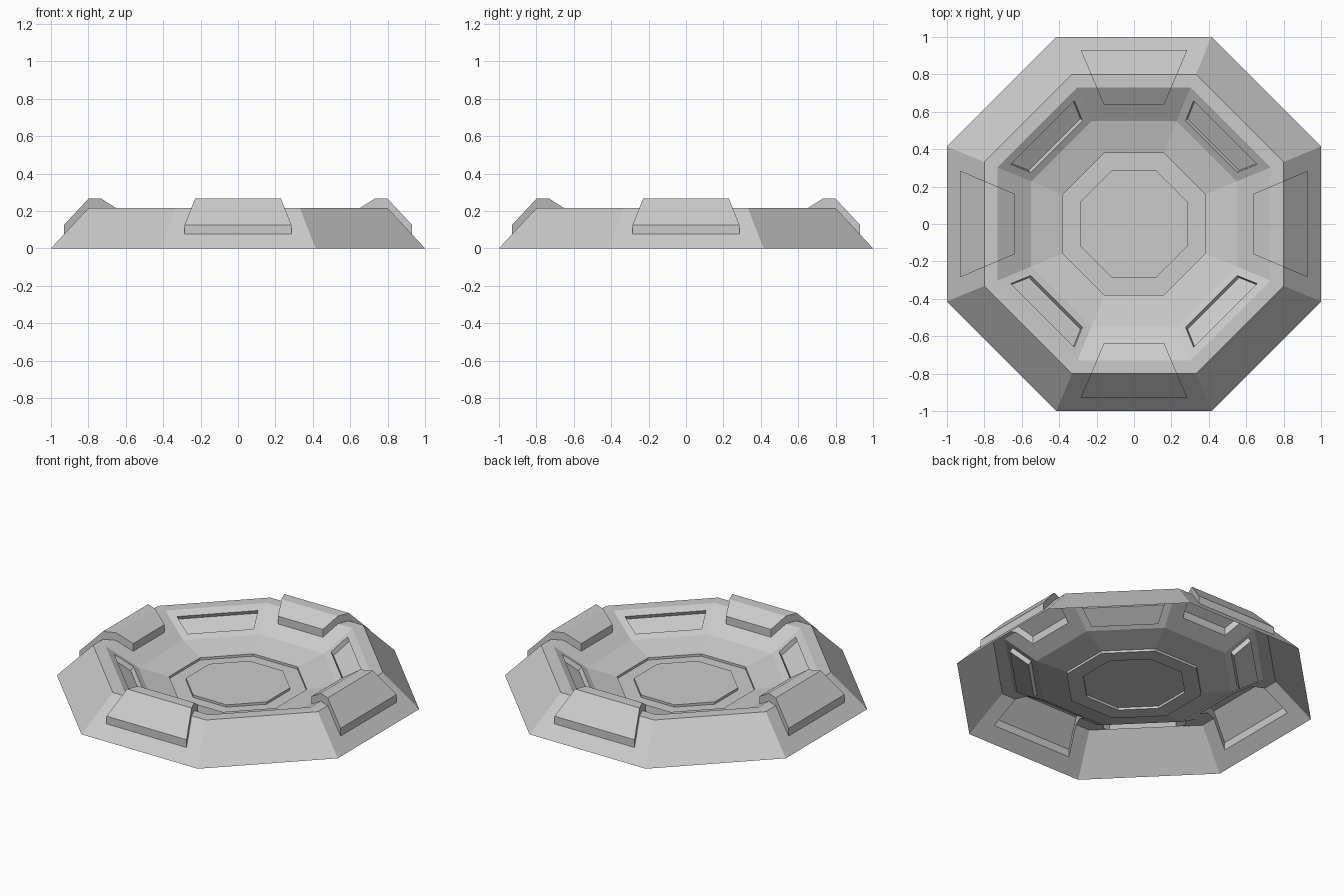
import bpy, bmesh, math
from mathutils import Vector

if "Cube" in bpy.data.objects:
    bpy.data.objects.remove(bpy.data.objects["Cube"])

T = math.tan(math.pi / 8)
# radial profile of the basin: (apothem, height)
PROFILE = [(1.0, 0.0), (0.8, 0.215), (0.73, 0.215), (0.55, 0.10), (0.38, 0.06)]
STATIONS = [1.0, 0.93, 0.8, 0.73, 0.69, 0.635, 0.585, 0.55, 0.38]
# patches: outer/inner apothem, outer/inner half width, (apothem, height) offset
PAD = (0.93, 0.635, 0.285, 0.16, (0.0, 0.05))
RECESS = (0.69, 0.585, 0.24, 0.195, (0.016, -0.025))


def height(n):
    for (a, za), (b, zb) in zip(PROFILE, PROFILE[1:]):
        if b <= n <= a:
            return zb + (za - zb) * (n - b) / (a - b)


def finish(name, bm):
    bmesh.ops.remove_doubles(bm, verts=bm.verts, dist=1e-4)
    bmesh.ops.recalc_face_normals(bm, faces=bm.faces)
    if sum(f.normal.z * f.calc_area() for f in bm.faces) < 0:
        bmesh.ops.reverse_faces(bm, faces=bm.faces)
    me = bpy.data.meshes.new(name)
    bm.to_mesh(me)
    bm.free()
    ob = bpy.data.objects.new(name, me)
    bpy.context.collection.objects.link(ob)
    return ob


def add_sector(bm, angle, patch):
    n0, n1, w0, w1, (dn, dz) = patch
    r = Vector((math.cos(angle), math.sin(angle), 0))
    t = Vector((-r.y, r.x, 0))
    inside = lambda n: n1 <= n <= n0
    width = lambda n: w1 + (w0 - w1) * (n - n1) / (n0 - n1)

    def pt(n, s, lifted=False):
        k = 1 if lifted else 0
        return r * (n + dn * k) + t * s + Vector((0, 0, height(n) + dz * k))

    def face(*pts):
        bm.faces.new([bm.verts.new(p) for p in pts])

    for a, b in zip(STATIONS, STATIONS[1:]):
        ca, cb = a * T, b * T
        if inside(a) and inside(b):
            wa, wb = width(a), width(b)
            face(pt(a, wa), pt(a, ca), pt(b, cb), pt(b, wb))
            face(pt(a, -ca), pt(a, -wa), pt(b, -wb), pt(b, -cb))
            face(pt(a, -wa, 1), pt(a, wa, 1), pt(b, wb, 1), pt(b, -wb, 1))
            for s in (-1, 1):
                face(pt(a, s * wa), pt(b, s * wb), pt(b, s * wb, 1), pt(a, s * wa, 1))
        else:
            pts = [pt(a, -ca)]
            if inside(a):
                pts += [pt(a, -width(a)), pt(a, width(a))]
            pts += [pt(a, ca), pt(b, cb)]
            if inside(b):
                pts += [pt(b, width(b)), pt(b, -width(b))]
            face(*pts, pt(b, -cb))
    # end walls of the patch
    for n in (n0, n1):
        w = width(n)
        face(pt(n, -w), pt(n, w), pt(n, w, 1), pt(n, -w, 1))


# Basin shell: raised saddle pads on the main sides, recessed panels on the diagonals
bm = bmesh.new()
for i in range(8):
    add_sector(bm, i * math.pi / 4, RECESS if i % 2 else PAD)
finish("basin_shell", bm)

# Floor: sunken ring around a raised centre panel
bm = bmesh.new()
rings = []
for n, z in [(0.38, 0.06), (0.38, 0.045), (0.287, 0.045), (0.287, 0.06)]:
    R = n / math.cos(math.pi / 8)
    rings.append([bm.verts.new((R * math.cos((i + .5) * math.pi / 4),
                                R * math.sin((i + .5) * math.pi / 4), z)) for i in range(8)])
for p, q in zip(rings, rings[1:]):
    for i in range(8):
        j = (i + 1) % 8
        bm.faces.new((p[i], p[j], q[j], q[i]))
bm.faces.new(rings[-1])
finish("basin_floor", bm)
